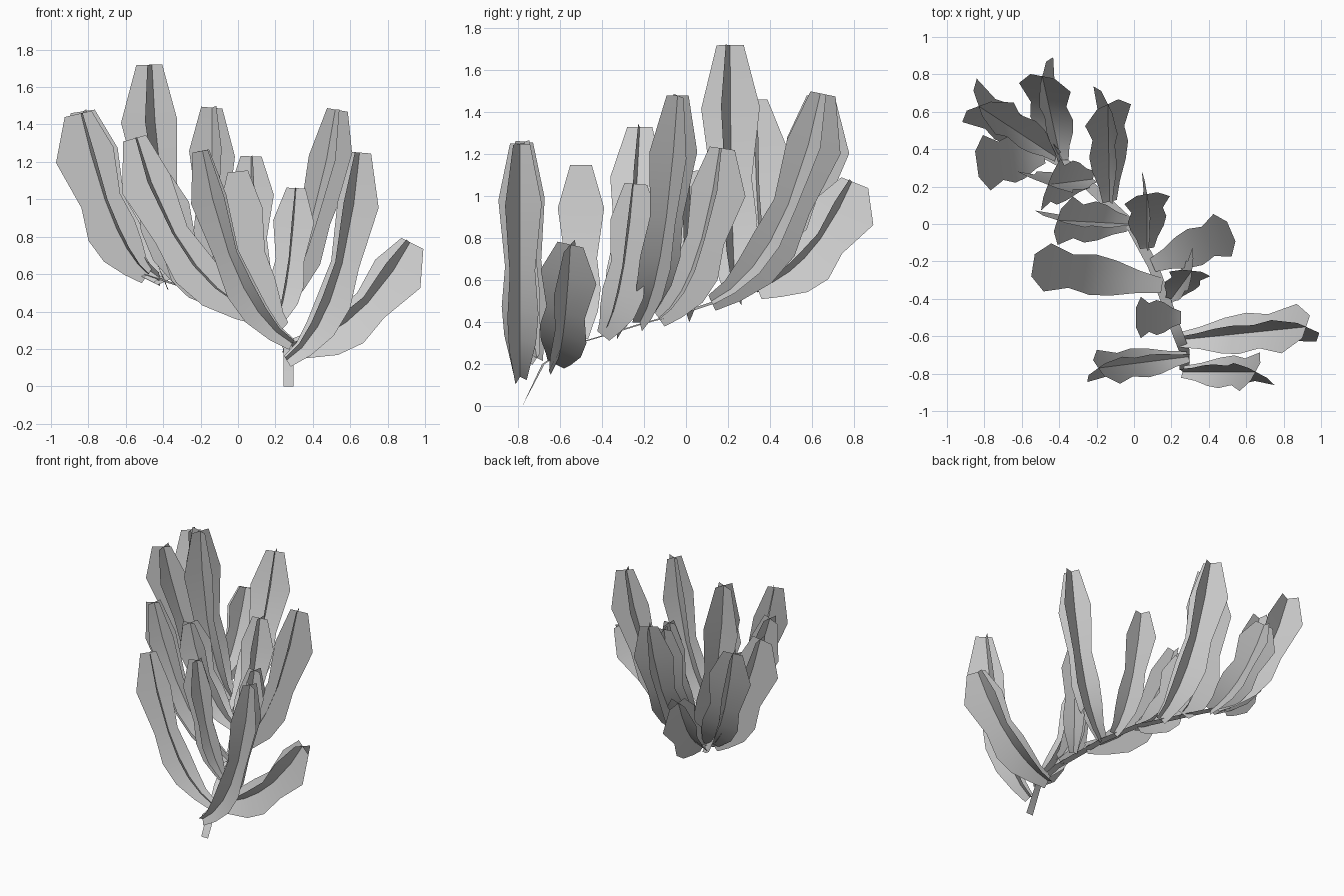
import bpy, bmesh, math
from mathutils import Vector, Matrix

cube = bpy.data.objects.get("Cube")
if cube:
    bpy.data.objects.remove(cube, do_unlink=True)

grey = bpy.data.materials.new("pale_grey")
grey.use_nodes = True
grey.diffuse_color = (0.6, 0.6, 0.6, 1)
grey.node_tree.nodes["Principled BSDF"].inputs["Base Color"].default_value = (0.6, 0.6, 0.6, 1)


def finish(bm, name):
    mesh = bpy.data.meshes.new(name)
    bm.to_mesh(mesh)
    bm.free()
    mesh.materials.append(grey)
    mesh.shade_smooth()
    obj = bpy.data.objects.new(name, mesh)
    bpy.context.collection.objects.link(obj)


def ribbon(bm, rows):
    """Skin a list of vertex-position rows with quads."""
    grid = [[bm.verts.new(p) for p in row] for row in rows]
    for low, high in zip(grid, grid[1:]):
        for i in range(len(low) - 1):
            bm.faces.new((low[i], low[i + 1], high[i + 1], high[i]))


# Leaf outline: distance along the leaf, half width
OUTLINE = [(0, .04), (.14, .06), (.3, .095), (.45, .11), (.62, .09), (.84, .13), (1, .06)]


def leaf(name, base, tip, out=.68, rise=.17, width=1.0, roll=0.0):
    """Two ribbons crossing at right angles along an upward curve."""
    a, c = Vector(base), Vector(tip)
    span = c - a
    b = a + Vector((span.x * out, span.y * out, span.z * rise))
    side = Vector((-span.y, span.x, 0)).normalized()
    bm = bmesh.new()
    flat, upright = [], []
    for t, half in OUTLINE:
        p = a * (1 - t) ** 2 + b * 2 * t * (1 - t) + c * t * t
        tangent = ((b - a) * (1 - t) + (c - b) * t).normalized()
        across = Matrix.Rotation(math.radians(roll), 3, tangent) @ side * half * width
        inward = tangent.cross(across)
        flat.append([p - across, p, p + across])
        # The outer half of the upright blade is the broader one
        upright.append([p - inward * 1.3, p, p + inward * .85])
    ribbon(bm, flat)
    ribbon(bm, upright)
    finish(bm, name)


# Flat stem
path = [Vector(p) for p in ((.27, -.78, 0), (.27, -.68, .2), (.22, -.55, .29), (.16, -.38, .34),
                            (.1, -.22, .39), (-.02, 0, .45), (-.15, .12, .49),
                            (-.35, .31, .55), (-.52, .4, .61))]
rows = []
for i, p in enumerate(path):
    d = path[min(i + 1, len(path) - 1)] - path[max(i - 1, 0)]
    s = Vector((d.y, -d.x, 0)).normalized() * .028
    rows.append([p - s, p + s])
bm = bmesh.new()
ribbon(bm, rows)
finish(bm, "stem")

# Leaves, from the foot of the stem to its end
leaf("front_right_leaf", (.29, -.71, .23), (-.19, -.77, 1.26), width=.85, roll=28)
leaf("front_left_leaf", (.26, -.79, .14), (.65, -.79, 1.25), out=.8, width=.9, roll=-28)
leaf("low_left_leaf", (.24, -.62, .2), (.92, -.55, .77), out=.6, rise=.1, width=1.1, roll=-27)
leaf("short_right_leaf", (.25, -.5, .32), (.01, -.5, 1.15), width=.85)
leaf("long_right_leaf", (.15, -.33, .37), (-.54, -.22, 1.33), width=1.0)
leaf("short_left_leaf", (.2, -.4, .34), (.31, -.25, 1.06), width=.85, roll=30)
leaf("long_left_leaf", (.1, -.22, .4), (.52, -.04, 1.48), width=.95)
leaf("middle_right_leaf", (-.03, .0, .45), (-.41, .02, 1.12), width=1.05, roll=-15)
leaf("middle_left_leaf", (.07, -.13, .42), (.07, .16, 1.23), width=.95, roll=10)
leaf("back_left_leaf", (-.13, .12, .5), (-.14, .64, 1.49), width=1.05, roll=25)
leaf("tall_leaf", (-.22, .24, .52), (-.46, .21, 1.72), out=.85, width=1.15, roll=-28)
leaf("far_right_leaf", (-.48, .37, .6), (-.84, .32, 1.46), out=.55, width=1.15)
leaf("low_back_leaf", (-.39, .34, .56), (-.49, .79, 1.07), out=.6, width=1.1, roll=-25)
leaf("end_leaf", (-.42, .36, .58), (-.83, .63, 1.47), out=.65, width=1.15, roll=-37)
